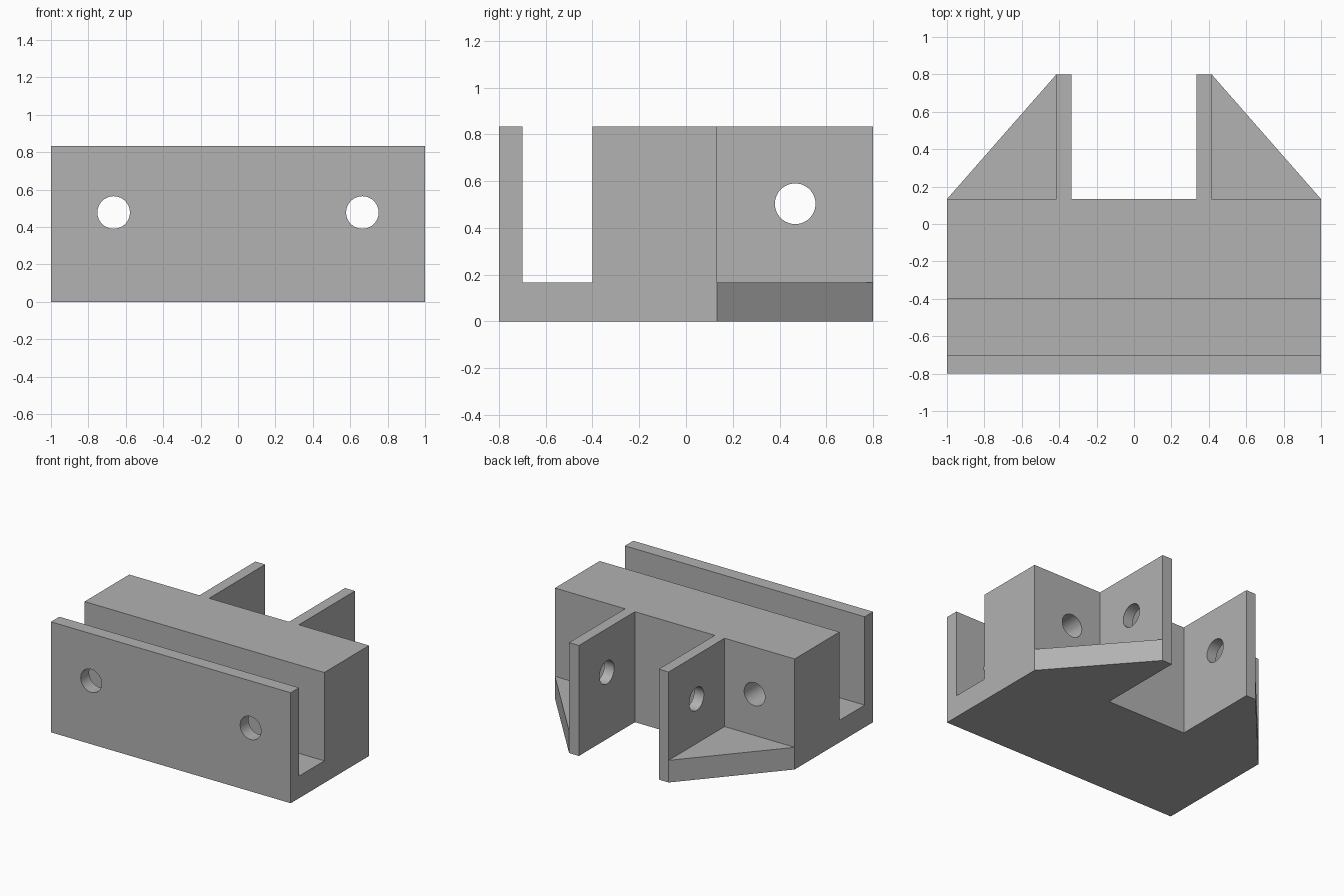
import bpy, bmesh, math
from mathutils import Matrix, Vector

cube = bpy.data.objects.get("Cube")
if cube:
    bpy.data.objects.remove(cube, do_unlink=True)

grey = bpy.data.materials.new("matte grey")
grey.use_nodes = True
COLOUR = (0.445, 0.445, 0.445, 1)
grey.diffuse_color = COLOUR
grey.node_tree.nodes["Principled BSDF"].inputs["Base Color"].default_value = COLOUR

HEIGHT, FLOOR, BACK, DEPTH = 0.833, 0.167, 0.133, 0.8
HOLE_RADIUS = 0.087


def finish(name, bm):
    bmesh.ops.recalc_face_normals(bm, faces=bm.faces)
    mesh = bpy.data.meshes.new(name)
    bm.to_mesh(mesh)
    bm.free()
    mesh.materials.append(grey)
    obj = bpy.data.objects.new(name, mesh)
    bpy.context.collection.objects.link(obj)
    return obj


def prism(name, points, direction):
    """Extrude a closed outline along a direction."""
    bm = bmesh.new()
    face = bm.faces.new([bm.verts.new(p) for p in points])
    result = bmesh.ops.extrude_face_region(bm, geom=[face])
    verts = [v for v in result["geom"] if isinstance(v, bmesh.types.BMVert)]
    bmesh.ops.translate(bm, verts=verts, vec=Vector(direction))
    return finish(name, bm)


def drill(obj, centre, axis):
    """Cut a round hole right through an object."""
    bm = bmesh.new()
    turn = Vector((0, 0, 1)).rotation_difference(Vector(axis)).to_matrix().to_4x4()
    bmesh.ops.create_cone(bm, cap_ends=True, segments=48, radius1=HOLE_RADIUS,
                          radius2=HOLE_RADIUS, depth=3 if axis[1] else 0.3,
                          matrix=Matrix.Translation(centre) @ turn)
    cutter = finish("hole_cutter", bm)
    cutter.hide_render = True
    mod = obj.modifiers.new("hole", 'BOOLEAN')
    mod.operation, mod.solver, mod.object = 'DIFFERENCE', 'EXACT', cutter
    bpy.ops.object.select_all(action='DESELECT')
    bpy.context.view_layer.objects.active = obj
    obj.select_set(True)
    bpy.ops.object.modifier_apply(modifier=mod.name)
    bpy.data.objects.remove(cutter, do_unlink=True)
    bpy.ops.object.shade_smooth_by_angle(angle=math.radians(30))


# Channel body: front plate, slot and thick rear block in one profile
profile = [(-DEPTH, 0), (BACK, 0), (BACK, HEIGHT), (-0.4, HEIGHT),
           (-0.4, FLOOR), (-0.7, FLOOR), (-0.7, HEIGHT), (-DEPTH, HEIGHT)]
body = prism("channel_body", [(-1, y, z) for y, z in profile], (2, 0, 0))
for x in (-0.665, 0.665):
    drill(body, (x, 0, 0.478), (0, 1, 0))

# Rear lugs with pin holes, braced by low triangular gussets
for side, s in (("left", 1), ("right", -1)):
    inner, outer = 0.333 * s, 0.415 * s
    lug = prism(side + "_lug", [(inner, BACK, 0), (outer, BACK, 0),
                                (outer, DEPTH, 0), (inner, DEPTH, 0)], (0, 0, HEIGHT))
    drill(lug, ((inner + outer) / 2, 0.467, 0.503), (1, 0, 0))
    prism(side + "_gusset", [(outer, BACK, 0), (s, BACK, 0), (outer, DEPTH, 0)],
          (0, 0, FLOOR))
